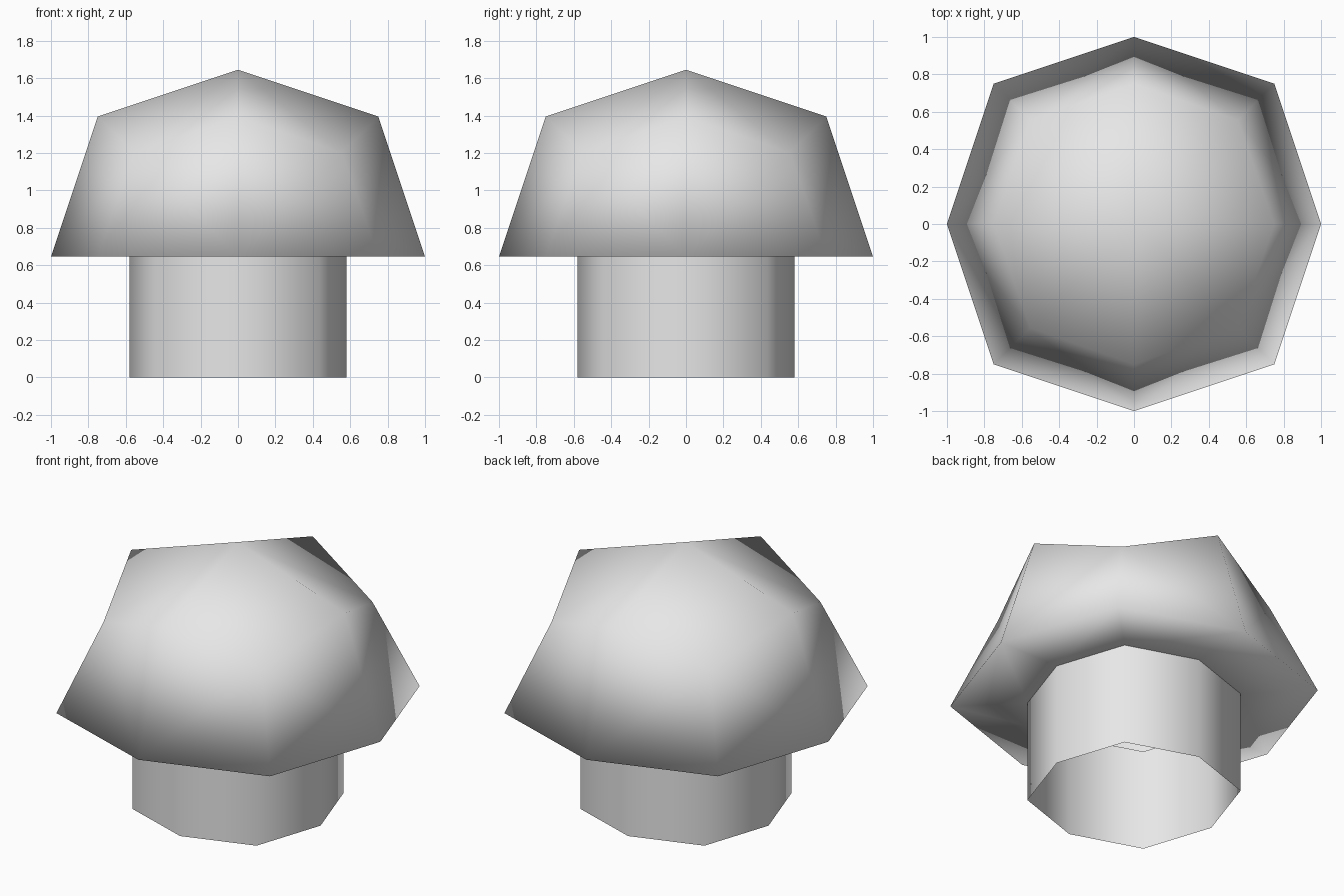
import bpy
import bmesh
from math import cos, sin, pi, sqrt

RIM_Z = 0.645      # height of the cap rim, top of the stem
STEM_SCALE = 0.58  # stem outline relative to the cap rim

default_cube = bpy.data.objects.get("Cube")
if default_cube:
    bpy.data.objects.remove(default_cube, do_unlink=True)

grey = bpy.data.materials.new("light_grey")
grey.use_nodes = True
colour = (0.8, 0.8, 0.8, 1.0)
grey.diffuse_color = colour
grey.node_tree.nodes["Principled BSDF"].inputs["Base Color"].default_value = colour


def finish(bm, name):
    """Turn a bmesh into a smooth shaded grey object."""
    for face in bm.faces:
        face.smooth = True
    mesh = bpy.data.meshes.new(name)
    bm.to_mesh(mesh)
    bm.free()
    mesh.materials.append(grey)
    obj = bpy.data.objects.new(name, mesh)
    bpy.context.collection.objects.link(obj)
    return obj


def axis_count(v):
    return sum(abs(c) > 0.01 for c in v.co)


# Cap: upper half of a once-rounded cube, 26 points before halving
bm = bmesh.new()
bmesh.ops.create_cube(bm, size=2)
bmesh.ops.subdivide_edges(bm, edges=bm.edges[:], cuts=1, use_grid_fill=True)
bmesh.ops.delete(bm, geom=[v for v in bm.verts if v.co.z < -0.01], context="VERTS")
for face in bm.faces[:]:
    ends = [v for v in face.verts if axis_count(v) in (1, 3)]
    bmesh.utils.face_split(face, ends[0], ends[1])
pull = {1: 1.0, 2: 0.75, 3: 5 / 9}
for v in bm.verts:
    v.co *= pull[axis_count(v)]

# Flat underside running from the rim in to the stem
rim = [e for e in bm.edges if e.is_boundary]
ring = bmesh.ops.extrude_edge_only(bm, edges=rim)["geom"]
for v in ring:
    if isinstance(v, bmesh.types.BMVert):
        v.co.x *= STEM_SCALE
        v.co.y *= STEM_SCALE
for v in bm.verts:
    v.co.z += RIM_Z
cap = finish(bm, "cap")
weighted = cap.modifiers.new("soft_normals", "WEIGHTED_NORMAL")
weighted.mode = "FACE_AREA_WITH_ANGLE"

# Stem: open eight-sided tube with the same outline as the rim
bm = bmesh.new()
columns = []
for i in range(8):
    r = STEM_SCALE * (0.75 * sqrt(2) if i % 2 else 1.0)
    x, y = r * cos(i * pi / 4), r * sin(i * pi / 4)
    columns.append([bm.verts.new((x, y, z)) for z in (0, RIM_Z)])
for i, (low, high) in enumerate(columns):
    next_low, next_high = columns[(i + 1) % 8]
    bm.faces.new((low, next_low, next_high, high))
finish(bm, "stem")
